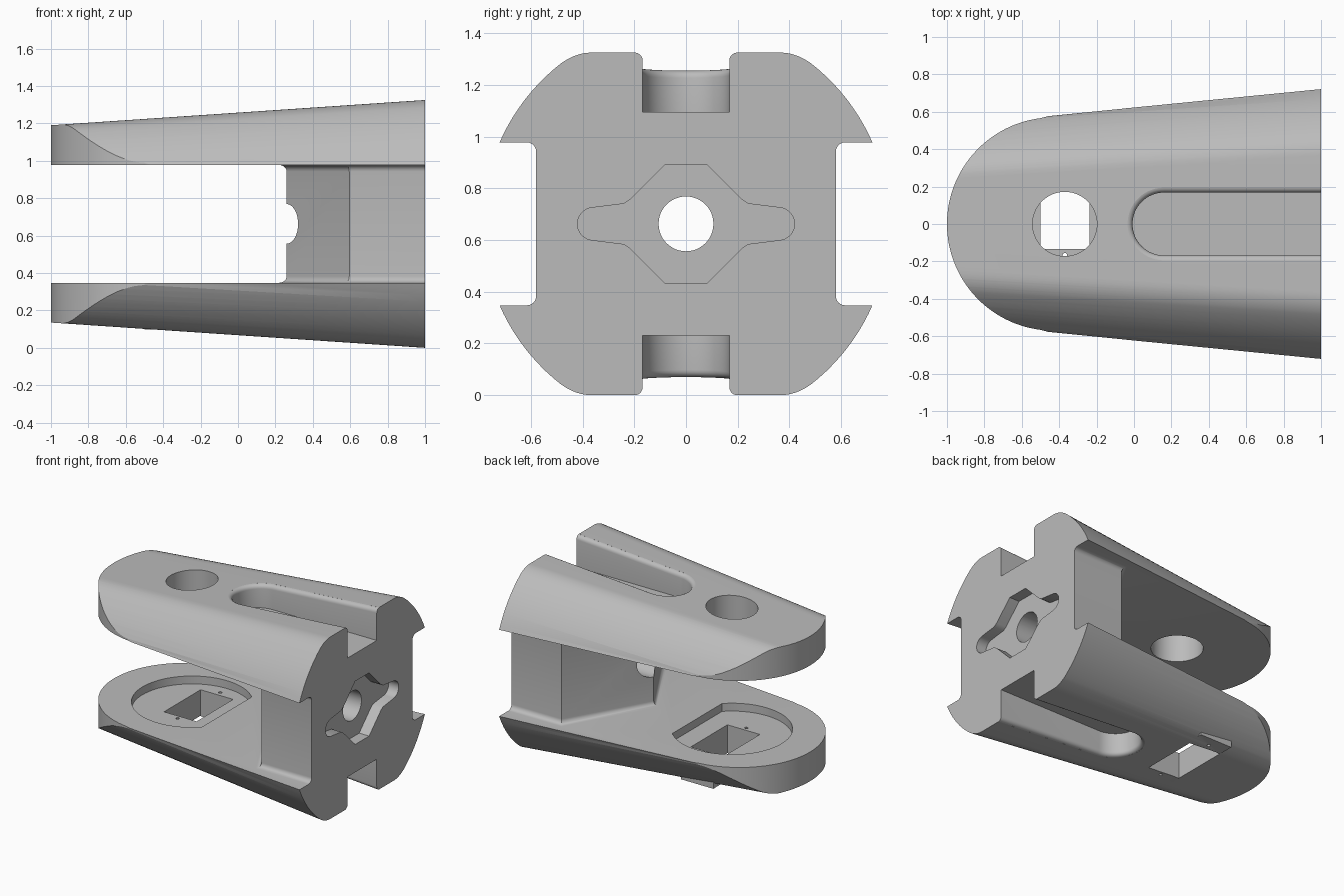
import bpy
import bmesh
from math import sin, cos, pi, sqrt, atan2, acos, radians

old = bpy.data.objects.get("Cube")
if old:
    bpy.data.objects.remove(old, do_unlink=True)

MID = 0.6625          # height of the symmetry plane
GAP = 0.315           # half height of the fork opening


def loft(name, loops):
    """Closed solid through matching rings of 3D points."""
    bm = bmesh.new()
    rings = [[bm.verts.new(p) for p in ring] for ring in loops]
    n = len(rings[0])
    for a, b in zip(rings, rings[1:]):
        for i in range(n):
            j = (i + 1) % n
            bm.faces.new((a[i], a[j], b[j], b[i]))
    bm.faces.new(rings[0])
    bm.faces.new(rings[-1])
    bmesh.ops.recalc_face_normals(bm, faces=bm.faces)
    mesh = bpy.data.meshes.new(name)
    bm.to_mesh(mesh)
    bm.free()
    obj = bpy.data.objects.new(name, mesh)
    bpy.context.collection.objects.link(obj)
    return obj


def prism_z(name, pts, z0, z1):
    return loft(name, [[(x, y, z) for x, y in pts] for z in (z0, z1)])


def prism_x(name, pts, x0, x1):
    return loft(name, [[(x, y, MID + z) for y, z in pts] for x in (x0, x1)])


def arc(cx, cy, r, a0, a1, n):
    return [(cx + r * cos(a0 + (a1 - a0) * i / n),
             cy + r * sin(a0 + (a1 - a0) * i / n)) for i in range(n + 1)]


def circle(cx, cy, r, n):
    return arc(cx, cy, r, 0, 2 * pi, n)[:-1]


def rect(x0, x1, y0, y1):
    return [(x0, y0), (x1, y0), (x1, y1), (x0, y1)]


def combine(target, tool, operation):
    mod = target.modifiers.new(operation, 'BOOLEAN')
    mod.operation = operation
    mod.solver = 'EXACT'
    mod.object = tool
    bpy.context.view_layer.objects.active = target
    bpy.ops.object.modifier_apply(modifier=mod.name)
    bpy.data.objects.remove(tool, do_unlink=True)


def half_height(x):
    return MID - 0.0675 * (1 - x)


def section(x):
    """Cone section with flattened, softly blended top and bottom."""
    r, h = 0.787 - 0.089 * (1 - x), half_height(x)
    corner = sqrt(r * r - h * h)
    a1 = atan2(h, corner) - 0.09
    p0, p1, p2 = (corner - 0.06, h), (corner, h), (r * cos(a1), r * sin(a1))
    quarter = []
    for i in range(9):
        t = i / 8
        quarter.append(tuple((1 - t) ** 2 * a + 2 * t * (1 - t) * b + t * t * c
                             for a, b, c in zip(p0, p1, p2)))
    quarter += arc(0, 0, r, a1, 0, 18)[1:]
    right = quarter + [(y, -z) for y, z in reversed(quarter[:-1])]
    ring = right + [(-y, -z) for y, z in right]
    return [(x, y, MID + z) for y, z in ring]


# Tapered body with a rounded nose
body = loft("fork_bracket", [section(-1.05), section(1)])
nose = arc(-0.43, 0, 0.57, radians(97), radians(263), 64)
combine(body, prism_z("nose_shape", nose + [(1.1, -1), (1.1, 1)], -0.2, 1.6), 'INTERSECT')

# Fork opening around a wedge-ended web, with filleted inner corners
fillet = 0.035
steps = [(fillet * (1 - sin(t)), GAP - fillet * (1 - cos(t)))
         for t in (pi / 2 * i / 6 for i in range(7))]
levels = [(d, -z) for d, z in reversed(steps)]
levels = [(d, -GAP + fillet * (1 - cos(pi / 2 * i / 6)))
          for i, (d, _) in enumerate(steps)]
levels += [(d, -z) for d, z in reversed(levels)]
rings = []
for d, z in levels:
    w = 0.58 + d
    tip = 0.26 - d / sin(pi / 3)
    shoulder = tip + w / sqrt(3)
    plan = [(-1.3, -1), (1.1, -1), (1.1, -w), (shoulder, -w), (tip, 0),
            (shoulder, w), (1.1, w), (1.1, 1), (-1.3, 1)]
    rings.append([(x, y, MID + z) for x, y in plan])
combine(body, loft("fork_opening", rings), 'DIFFERENCE')

# Long grooves with rounded rims, above and below
for side in (1, -1):
    rings = []
    rim = 0.03
    profile = [(0, None)] + [(rim * (1 - cos(t)), rim * (sin(t) - 1))
                             for t in (0, 0.3, 0.6, 0.9, 1.2, 1.45)]
    profile.append((profile[-1][0], 0.1))
    for d, rise in profile:
        r = 0.168 + d
        plan = arc(0.16, 0, r, pi / 2, 3 * pi / 2, 32) + [(1.1, -r), (1.1, r)]
        rings.append([(x, y, MID + side * (0.4325 if rise is None
                                           else half_height(x) + rise))
                      for x, y in plan])
    combine(body, loft("groove", rings), 'DIFFERENCE')

# Motor mounting block under the lower arm
combine(body, prism_z("motor_block", rect(-0.5, -0.24, -0.2, 0.4), 0.098, 0.25), 'UNION')

# Round opening in the upper arm
combine(body, prism_z("upper_hole", circle(-0.37, 0, 0.172, 64), 0.8, 1.5), 'DIFFERENCE')

# Flat-sided round recess, motor opening and screw holes in the lower arm
flat = acos(0.28 / 0.4)
recess = arc(-0.37, 0, 0.4, flat, 2 * pi - flat, 64)
combine(body, prism_z("recess", recess, 0.29, 0.5), 'DIFFERENCE')
combine(body, prism_z("motor_opening", rect(-0.501, -0.239, -0.135, 0.285), -0.1, 0.5),
        'DIFFERENCE')
for y in (-0.167, 0.325):
    combine(body, prism_z("screw_hole", circle(-0.37, y, 0.012, 12), -0.1, 0.5), 'DIFFERENCE')

# Cross-shaped pocket and bore in the end face
right = [(0.08, 0.23), (0.215, 0.095), (0.24, 0.078)]
lower = [(y, -z) for y, z in reversed(right)]
right = right + arc(0.357, 0, 0.063, radians(83), radians(-83), 16) + lower
pocket = right + [(-y, -z) for y, z in right]
combine(body, prism_x("end_pocket", pocket, 0.92, 1.1), 'DIFFERENCE')
combine(body, prism_x("bore", circle(0, 0, 0.106, 48), 0.1, 1.2), 'DIFFERENCE')

# Single grey finish
grey = bpy.data.materials.new("plain_grey")
grey.use_nodes = True
colour = (0.5, 0.5, 0.5, 1)
grey.diffuse_color = colour
grey.node_tree.nodes["Principled BSDF"].inputs["Base Color"].default_value = colour
body.data.materials.clear()
body.data.materials.append(grey)

bpy.ops.object.select_all(action='DESELECT')
body.select_set(True)
bpy.context.view_layer.objects.active = body
bpy.ops.object.shade_smooth_by_angle(angle=radians(30))
